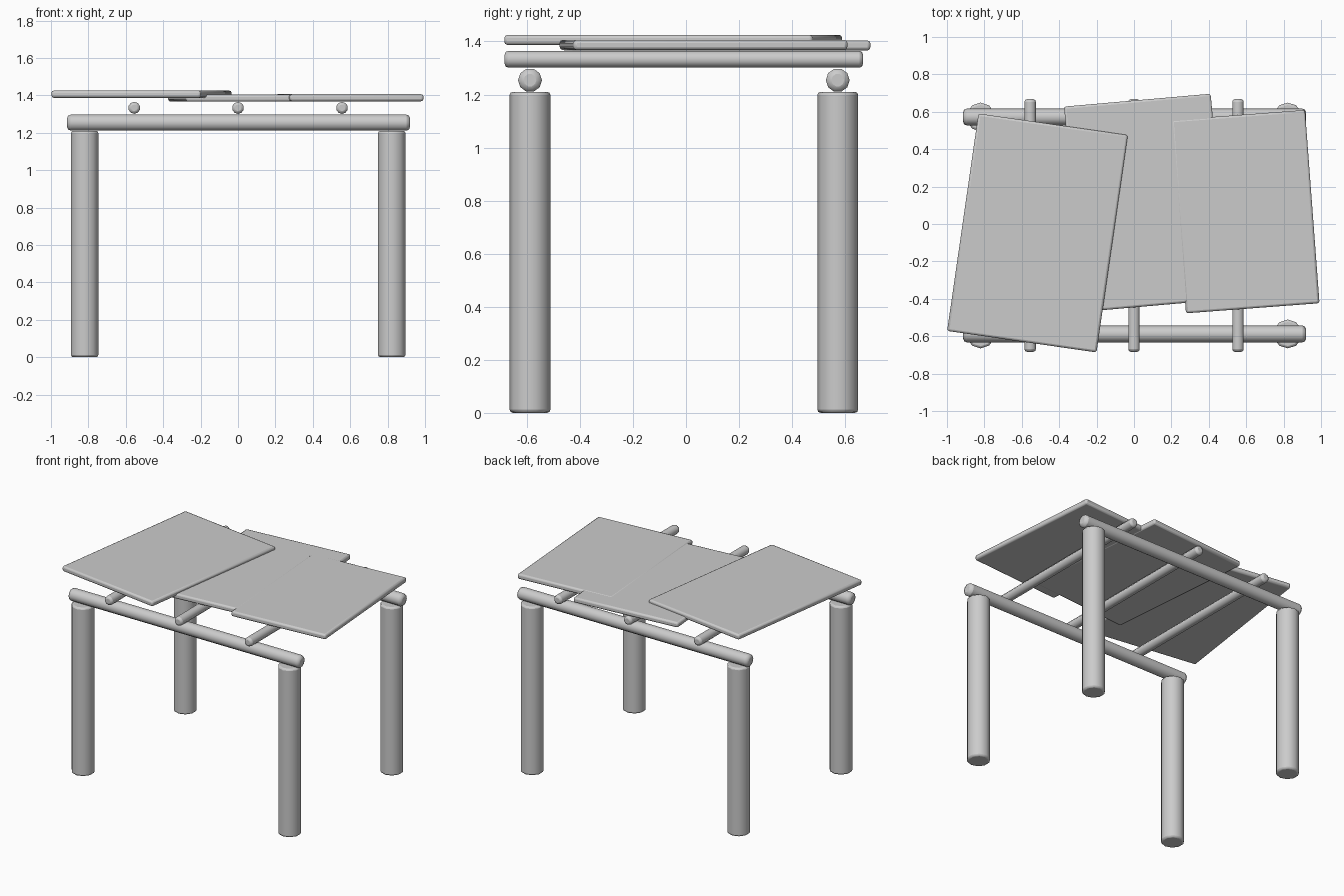
import bpy
from math import radians, pi

if "Cube" in bpy.data.objects:
    bpy.data.objects.remove(bpy.data.objects["Cube"])


def finish(obj, bevel, angle=50):
    """Round the rims a little and smooth the shallow edges."""
    mod = obj.modifiers.new("soft_rims", 'BEVEL')
    mod.width = bevel
    mod.segments = 2
    mod.limit_method = 'ANGLE'
    mod.angle_limit = radians(60)
    bpy.ops.object.shade_smooth_by_angle(angle=radians(angle))


def pole(name, radius, length, centre, rotation=(0, 0, 0), bevel=0.015):
    bpy.ops.mesh.primitive_cylinder_add(vertices=10, radius=radius, depth=length,
                                        location=centre, rotation=rotation)
    obj = bpy.context.object
    obj.name = name
    finish(obj, bevel)


def board(name, size, centre, turn):
    bpy.ops.mesh.primitive_cube_add(size=1, location=centre, rotation=(0, 0, radians(turn)))
    obj = bpy.context.object
    obj.name = name
    obj.scale = size
    bpy.ops.object.transform_apply(location=False, rotation=False, scale=True)
    finish(obj, 0.012)


# Four posts and the two long beams resting on them
for side, y in (("front", -0.588), ("back", 0.572)):
    for end, x in (("left", -0.82), ("right", 0.822)):
        pole(f"{side}_{end}_post", 0.077, 1.21, (x, y, 0.605), bevel=0.012)
    pole(f"{side}_beam", 0.045, 1.834, (0.003, y, 1.254), (0, pi / 2, 0), 0.02)

# Three cross bars over the beams
for i, x in enumerate((-0.555, 0.0, 0.556)):
    pole(f"cross_bar_{i + 1}", 0.032, 1.351, (x, -0.008, 1.333), (pi / 2, 0, 0), 0.014)

# Loose overlapping roof boards
board("left_roof_board", (0.807, 1.174, 0.038), (-0.516, -0.048, 1.406), -8.2)
board("middle_roof_board", (0.787, 1.102, 0.038), (0.066, 0.113, 1.385), 5)
board("right_roof_board", (0.716, 1.036, 0.038), (0.596, 0.066, 1.387), 4.3)
